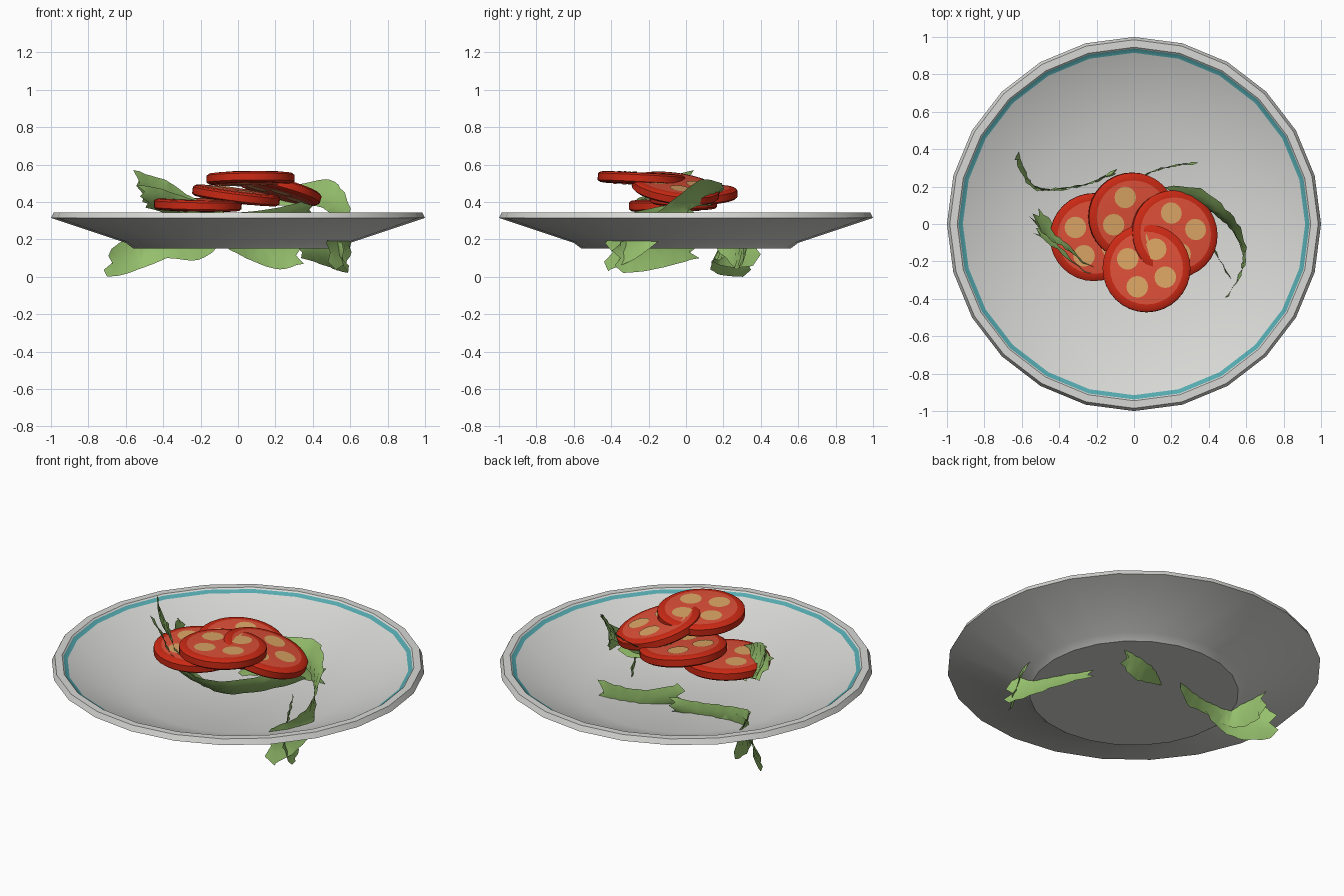
import bpy, bmesh, math
from mathutils import Vector, Matrix

if "Cube" in bpy.data.objects:
    bpy.data.objects.remove(bpy.data.objects["Cube"])


def material(name, rgb):
    m = bpy.data.materials.new(name)
    m.diffuse_color = (*rgb, 1)
    m.use_nodes = True
    m.node_tree.nodes["Principled BSDF"].inputs["Base Color"].default_value = m.diffuse_color
    return m


WHITE = material("plate_white", (.68, .68, .66))
TEAL = material("rim_teal", (.09, .40, .43))
SKIN = material("tomato_skin", (.60, .022, .007))
FLESH = material("tomato_flesh", (.73, .08, .04))
SEED = material("tomato_seed", (.72, .38, .13))
GREEN = material("leaf_green", (.30, .52, .15))


def make_object(name, bm, mats, angle=35):
    mesh = bpy.data.meshes.new(name)
    bm.to_mesh(mesh)
    bm.free()
    ob = bpy.data.objects.new(name, mesh)
    bpy.context.collection.objects.link(ob)
    for m in mats:
        mesh.materials.append(m)
    bpy.ops.object.select_all(action='DESELECT')
    ob.select_set(True)
    bpy.context.view_layer.objects.active = ob
    bpy.ops.object.shade_smooth_by_angle(angle=math.radians(angle))
    return ob


def lathe(bm, profile, sides, mat_ids):
    """Spin (radius, z) points; mat_ids gives the material of each band."""
    rings = []
    for r, z in profile:
        if r == 0:
            rings.append([bm.verts.new((0, 0, z))] * sides)
        else:
            rings.append([bm.verts.new((r * math.cos(a), r * math.sin(a), z))
                          for a in (math.tau * i / sides for i in range(sides))])
    for k, (lo, hi) in enumerate(zip(rings, rings[1:])):
        for i in range(sides):
            j = (i + 1) % sides
            corners = list(dict.fromkeys([lo[i], lo[j], hi[j], hi[i]]))
            bm.faces.new(corners).material_index = mat_ids[k]


# Plate with a teal line inside the rim
bm = bmesh.new()
lathe(bm, [(0, .152), (.56, .152), (.60, .182), (1, .315), (.985, .345), (.945, .345),
           (.938, .337), (.915, .325), (.55, .178), (0, .178)], 24,
      [0, 0, 0, 0, 0, 0, 1, 0, 0])
make_object("plate", bm, [WHITE, TEAL], 25)


# Tomato slices: bevelled skin, flesh on both cut faces, four seed pockets each
def tomato(name, centre, slope, turn):
    bm = bmesh.new()
    r, h = .235, .031
    lathe(bm, [(0, -h), (.195, -h), (.222, -h + .003), (r, -h + .013), (r, h - .013),
               (.222, h - .003), (.195, h), (0, h)], 32, [1, 0, 0, 0, 0, 0, 1])
    for side in (1, -1):
        for k in range(4):
            a = math.radians(turn + 90 * k)
            ring = [bm.verts.new((.112 * math.cos(a) + .058 * math.cos(t),
                                  .112 * math.sin(a) + .058 * math.sin(t), side * (h + .003)))
                    for t in (math.tau * i / 16 for i in range(16))]
            bm.faces.new(ring if side > 0 else ring[::-1]).material_index = 2
    ob = make_object(name, bm, [SKIN, FLESH, SEED], 40)
    normal = Vector((-slope[0], -slope[1], 1)).normalized()
    turn_to = Vector((0, 0, 1)).rotation_difference(normal).to_matrix().to_4x4()
    ob.matrix_world = Matrix.Translation(centre) @ turn_to


tomato("tomato_slice_left", (-.215, -.07, .385), (-.02, .03), 152)
tomato("tomato_slice_back", (-.01, .04, .435), (-.13, .05), 112)
tomato("tomato_slice_right", (.215, -.055, .472), (-.27, -.14), 12)
tomato("tomato_slice_front", (.067, -.237, .525), (.01, -.05), 64)


# Leaves: upright curling ribbons along (x, y, z, half height, lean) points
def catmull(p, t):
    i = min(int(t), len(p) - 2)
    u = t - i
    a, b, c, d = (Vector(p[max(0, min(len(p) - 1, i + k))]) for k in (-1, 0, 1, 2))
    return .5 * (2 * b + (c - a) * u + (2 * a - 5 * b + 4 * c - d) * u * u
                 + (3 * b - a - 3 * c + d) * u ** 3)


def leaf(name, points):
    bm = bmesh.new()
    rows, steps = 5, 4 * (len(points) - 1)
    grid = []
    for s in range(steps + 1):
        t = s / 4
        x, y, z, h, lean = catmull(points, t)
        ahead = catmull(points, min(t + .1, len(points) - 1))
        back = catmull(points, max(t - .1, 0))
        d = Vector((ahead[0] - back[0], ahead[1] - back[1], 0)).normalized()
        out = Vector((d.y, -d.x, 0))
        line = []
        for k in range(rows):
            v = 2 * k / (rows - 1) - 1
            bulge = .018 * (1 - v * v) + lean * v + .006 * math.sin(2.3 * s + 2 * k)
            p = Vector((x, y, z + v * h)) + out * bulge
            if s in (0, steps):                      # ragged ends
                p += d * (.025 if k % 2 else -.02)
            line.append(bm.verts.new(p))
        grid.append(line)
    for a, b in zip(grid, grid[1:]):
        for k in range(rows - 1):
            bm.faces.new((a[k], b[k], b[k + 1], a[k + 1]))
    make_object(name, bm, [GREEN], 40)


leaf("leaf_left", [(-.52, .05, .485, .085, .03), (-.44, -.04, .45, .09, .04),
                   (-.34, -.10, .42, .085, .04), (-.22, -.20, .36, .06, .03),
                   (-.06, -.24, .31, .04, .02)])
leaf("leaf_left_inner", [(-.50, -.02, .43, .06, .04), (-.38, -.10, .40, .07, .05),
                         (-.24, -.22, .37, .05, .04), (-.15, -.25, .35, .04, .02)])
leaf("leaf_back_left", [(-.10, .27, .22, .05, .01), (-.22, .20, .17, .08, .02),
                        (-.38, .17, .18, .08, .02), (-.52, .17, .17, .10, .01),
                        (-.58, .25, .17, .12, -.01), (-.61, .37, .18, .12, -.03)])
leaf("leaf_back_left_low", [(-.36, .17, .17, .06, .01), (-.50, .16, .14, .09, .03),
                            (-.60, .21, .11, .10, .03), (-.70, .33, .075, .075, .02)])
leaf("leaf_right", [(.18, .17, .42, .04, -.03), (.34, .15, .44, .06, -.04),
                    (.47, .06, .445, .075, -.03), (.55, -.03, .37, .08, -.02),
                    (.60, -.16, .26, .08, 0), (.58, -.28, .18, .09, .01),
                    (.50, -.42, .13, .10, .02)])
leaf("leaf_right_low", [(.34, .05, .16, .06, .01), (.44, -.10, .14, .08, .03),
                        (.52, -.24, .12, .09, .03), (.58, -.36, .10, .08, .02)])
leaf("leaf_back", [(.33, .31, .17, .10, .01), (.22, .29, .15, .11, .02),
                   (.08, .25, .17, .09, .02), (-.08, .16, .23, .07, .01)])
leaf("leaf_under_tomatoes", [(-.30, -.16, .31, .05, .03), (-.12, -.22, .29, .05, .05),
                             (.06, -.22, .29, .06, .05), (.24, -.10, .32, .06, .03),
                             (.38, .05, .36, .06, .02)])
